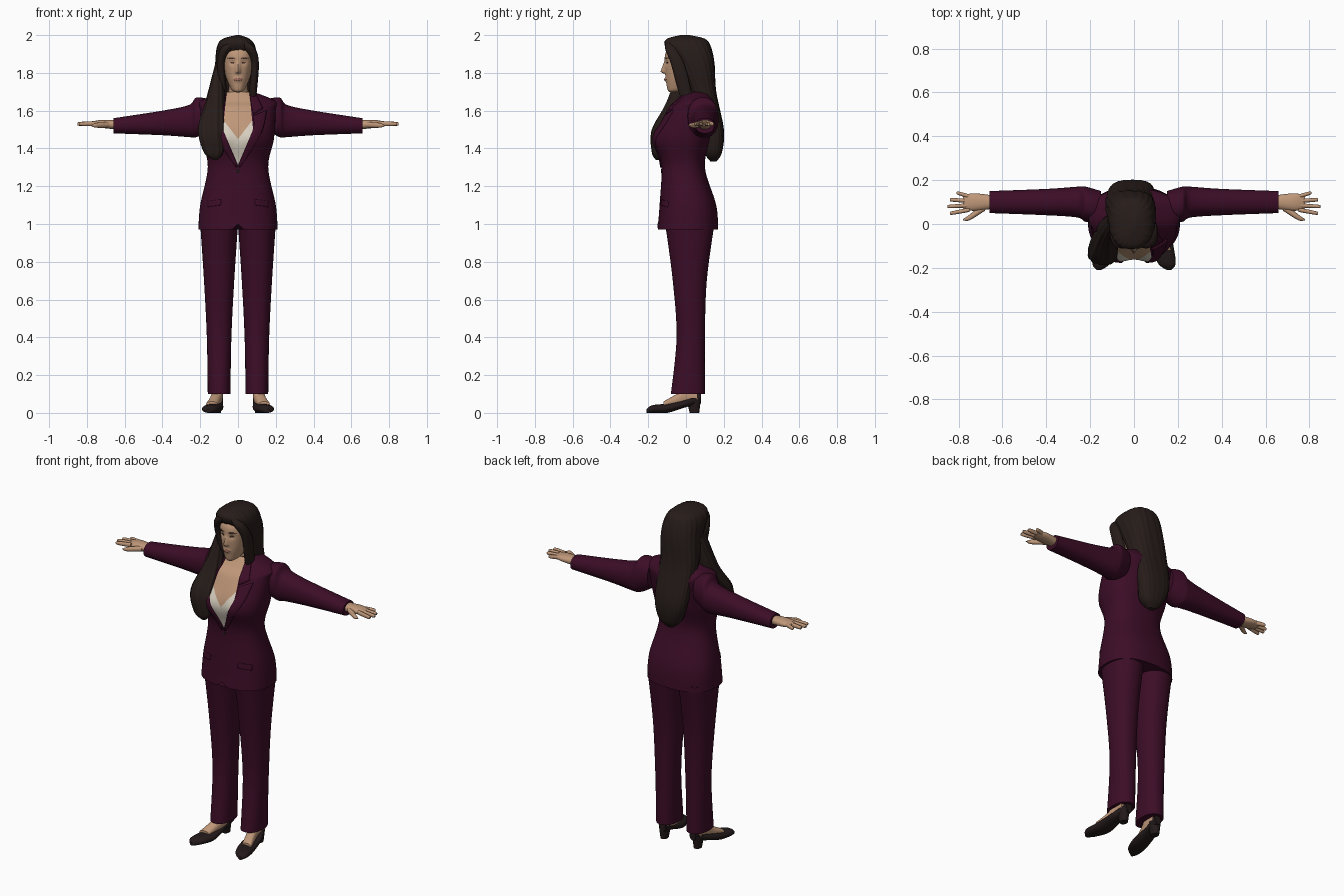
import bpy, bmesh, math
from mathutils import Vector
from mathutils.bvhtree import BVHTree

cube = bpy.data.objects.get("Cube")
if cube:
    bpy.data.objects.remove(cube, do_unlink=True)


def material(name, red, green, blue):
    mat = bpy.data.materials.new(name)
    mat.use_nodes = True
    mat.diffuse_color = (red, green, blue, 1)
    shader = next(node for node in mat.node_tree.nodes if node.type == 'BSDF_PRINCIPLED')
    shader.inputs["Base Color"].default_value = mat.diffuse_color
    return mat


suit = material("burgundy_cloth", .045, .004, .02)
skin = material("skin", .52, .31, .19)
dark_hair = material("dark_brown_hair", .02, .012, .01)
cream = material("cream_blouse", .68, .62, .52)
leather = material("black_leather", .017, .01, .01)
lip_tint = material("lip_tint", .36, .16, .12)
eye_tint = material("eye_tint", .08, .04, .03)


def finish(name, bm, materials, mirror=False, thickness=0):
    bmesh.ops.recalc_face_normals(bm, faces=bm.faces)
    mesh = bpy.data.meshes.new(name)
    bm.to_mesh(mesh)
    bm.free()
    part = bpy.data.objects.new(name, mesh)
    bpy.context.scene.collection.objects.link(part)
    for mat in materials:
        mesh.materials.append(mat)
    bpy.ops.object.select_all(action='DESELECT')
    part.select_set(True)
    bpy.context.view_layer.objects.active = part
    bpy.ops.object.shade_smooth_by_angle(angle=math.radians(40))
    if thickness:
        solid = part.modifiers.new("thickness", 'SOLIDIFY')
        solid.thickness, solid.offset = thickness, 0
    if mirror:
        part.modifiers.new("mirror", 'MIRROR').use_mirror_merge = False
    return part


def spline(points, steps):
    """Smooth series of tuples through the given ones."""
    result = []
    last = len(points) - 1
    for i in range(last):
        before, start, end, after = points[max(i - 1, 0)], points[i], points[i + 1], points[min(i + 2, last)]
        for step in range(steps):
            t = step / steps
            result.append([q + t * ((r - p) + t * (2 * p - 5 * q + 4 * r - s + t * (3 * q - p - 3 * r + s))) / 2
                           for p, q, r, s in zip(before, start, end, after)])
    return result + [points[last]]


def bridge_rows(bm, rows, closed):
    for row, above in zip(rows, rows[1:]):
        for k in range(len(row) - (not closed)):
            following = (k + 1) % len(row)
            bm.faces.new((row[k], row[following], above[following], above[k]))


def loft_mesh(axis, rings, power=2.2, sides=40, steps=8, ridge=0, waves=0, warp=None):
    """Each ring: place on the axis, sideways centre and radius, low and high edge."""
    bm = bmesh.new()
    rows = []
    for place, centre, radius, low, high in spline(rings, steps):
        row = []
        for k in range(sides):
            angle = math.tau * k / sides
            cos, sin = math.cos(angle), math.sin(angle)
            groove = 1 + ridge * math.sin(waves * angle + 14 * place)
            u = centre + groove * max(radius, .001) * math.copysign(abs(cos) ** (2 / power), cos)
            v = (low + high) / 2 + groove * max((high - low) / 2, .001) * math.copysign(abs(sin) ** (2 / power), sin)
            point = {'z': (u, v, place), 'x': (place, u, v), 'y': (u, place, v)}[axis]
            row.append(bm.verts.new(warp(*point) if warp else point))
        rows.append(row)
    bridge_rows(bm, rows, closed=True)
    bm.faces.new(rows[0])
    bm.faces.new(rows[-1])
    return bm


def loft(name, axis, rings, mat, mirror=False, **options):
    return finish(name, loft_mesh(axis, rings, **options), [mat], mirror)


def strip(name, inner, outer, target, mat, thickness, mirror=True, cuts=6):
    """Thin plate between two front outlines, laid on the front of the target."""
    mesh = target.data
    tree = BVHTree.FromPolygons([v.co for v in mesh.vertices], [list(p.vertices) for p in mesh.polygons])
    bm = bmesh.new()
    rows = []
    for near, far in zip(spline(inner, cuts), spline(outer, cuts)):
        row = []
        for k in range(cuts + 1):
            x, z = Vector(near).lerp(Vector(far), k / cuts)
            hit = tree.ray_cast(Vector((x, -1, z)), Vector((0, 1, 0)))[0]
            row.append(bm.verts.new(hit or tree.find_nearest(Vector((x, 0, z)))[0]))
        rows.append(row)
    bridge_rows(bm, rows, closed=False)
    return finish(name, bm, [mat], mirror, thickness)


def lens(name, x, z, width, height, target, mat, mirror=True):
    """Almond-shaped plate."""
    def edge(rise, end):
        return [(x - width, z + end), (x, z + rise), (x + width, z + end)]
    strip(name, edge(-height, 0), edge(height, .001), target, mat, .004, mirror)


def bell(distance, width):
    return math.exp(-(distance / width) ** 2)


def left_of(start, end, x, z):
    return (end[0] - start[0]) * (z - start[1]) > (end[1] - start[1]) * (x - start[0])


# Jacket body with bust and a raised front hem
def jacket_warp(x, y, z):
    if y < 0:
        y -= .02 * bell(abs(x) - .08, .05) * bell(z - 1.46, .06)
        z += .03 * bell(x, .02) * bell(z - .97, .03)
    return x, y, z


bm = loft_mesh('z', [(.97, 0, .21, -.15, .17), (1.1, 0, .2, -.14, .16), (1.3, 0, .16, -.13, .1),
                     (1.45, 0, .19, -.16, .13), (1.6, 0, .2, -.1, .16), (1.65, 0, .2, -.05, .15),
                     (1.7, 0, .08, -.01, .12)], power=2.4, sides=72, warp=jacket_warp)

# Neckline cut into the jacket, with blouse and skin in the opening
v_low, v_wide, v_top = (0, 1.31), (.08, 1.5), (.06, 1.7)
blouse_low, blouse_high = (0, 1.45), (.1, 1.58)
for start, end in ((v_low, v_wide), (v_wide, v_top), (blouse_low, blouse_high)):
    for side in (1, -1):
        bmesh.ops.bisect_plane(bm, geom=bm.verts[:] + bm.edges[:] + bm.faces[:],
                               plane_co=(side * start[0], 0, start[1]),
                               plane_no=(side * (end[1] - start[1]), 0, start[0] - end[0]))
for face in bm.faces:
    x, y, z = face.calc_center_median()
    x = abs(x)
    if y < .02 and left_of(v_low, v_wide, x, z) and left_of(v_wide, v_top, x, z):
        face.material_index = 2 if left_of(blouse_low, blouse_high, x, z) else 1
jacket = finish("jacket", bm, [suit, cream, skin])

# Lapels, collar, pocket flaps and button
strip("lapels", [v_low, v_wide, (.08, 1.57)], [(.01, 1.3), (.12, 1.48), (.15, 1.6)], jacket, suit, .014)
strip("collar_front", [(.08, 1.58), (.06, 1.69)], [(.13, 1.61), (.09, 1.69)], jacket, suit, .014)
loft("collar_back", 'z', [(1.67, 0, .09, .03, .13), (1.71, 0, .07, .03, .11)], suit)
strip("pocket_flaps", [(.09, 1.13), (.16, 1.12)], [(.09, 1.1), (.16, 1.09)], jacket, suit, .008)
lens("jacket_button", 0, 1.28, .01, .01, jacket, leather, mirror=False)

# Sleeves
loft("sleeves", 'x', [(.15, .08, .07, 1.5, 1.66), (.22, .09, .08, 1.46, 1.67), (.26, .1, .07, 1.46, 1.63),
                      (.4, .1, .06, 1.47, 1.6), (.66, .1, .05, 1.48, 1.56)], suit, mirror=True)

# Hands
loft("palms", 'x', [(.64, .1, .03, 1.5, 1.55), (.73, .1, .04, 1.51, 1.55), (.78, .1, .03, 1.52, 1.54)],
     skin, mirror=True)
for i, finger in enumerate(("index", "middle", "ring", "little")):
    root, spread = .065 + .02 * i, .01 * (i - 1.5)
    tip = .85 - .01 * (i - 1) ** 2
    loft(finger + "_fingers", 'x', [(.75, root, .01, 1.52, 1.545), (tip - .01, root + spread, .008, 1.52, 1.54),
                                    (tip, root + spread, .003, 1.53, 1.53)], skin, mirror=True, sides=16)
loft("thumbs", 'x', [(.68, .08, .02, 1.51, 1.54), (.75, .03, .013, 1.51, 1.535), (.78, .02, .003, 1.52, 1.52)],
     skin, mirror=True, sides=16)

# Trousers
loft("trouser_legs", 'z', [(.1, .1, .06, -.08, .1), (.4, .1, .065, -.05, .1), (.7, .1, .08, -.07, .11),
                           (1, .1, .1, -.11, .15)], suit, mirror=True)


# Feet and heeled shoes
def flat_sole(x, y, z):
    return x, y, max(z, 0)


loft("feet", 'y', [(-.12, .14, .03, .03, .06), (-.05, .12, .03, .03, .1), (0, .11, .03, .04, .14),
                   (.06, .11, .03, .05, .14)], skin, mirror=True)
loft("shoes", 'y', [(-.21, .16, .01, 0, .02), (-.18, .15, .04, 0, .04), (-.1, .13, .05, 0, .05),
                    (0, .12, .04, .03, .07), (.08, .1, .02, .05, .11)], leather, mirror=True, warp=flat_sole)
loft("shoe_heels", 'z', [(0, .11, .02, .02, .07), (.08, .11, .03, 0, .08)], leather, mirror=True)

# Neck
loft("neck", 'z', [(1.6, 0, .07, -.04, .1), (1.67, 0, .055, -.01, .09), (1.77, 0, .05, -.03, .08)], skin)


# Head with nose, eye sockets and lips
def face_warp(x, y, z):
    if y < 0:
        down = (1.865 - z) / .06
        slope = max(0, min(down, 5 * (1.2 - down)))
        y -= .025 * slope * bell(x, .012)
        y += .008 * bell(abs(x) - .03, .017) * bell(z - 1.855, .014)
        y -= .007 * bell(x, .02) * bell(z - 1.764, .01)
    return x, y, z


head = loft("head", 'z', [(1.7, 0, .02, -.09, -.04), (1.72, 0, .04, -.1, .02), (1.8, 0, .07, -.11, .09),
                          (1.9, 0, .08, -.11, .1), (1.96, 0, .05, -.07, .09)],
            skin, sides=96, steps=16, warp=face_warp)
lens("eyes", .03, 1.854, .013, .005, head, eye_tint)
lens("eyebrows", .035, 1.878, .02, .004, head, eye_tint)
lens("lips", 0, 1.765, .025, .008, head, lip_tint, mirror=False)

# Hair: long mass behind, locks framing the face, lock over the right shoulder
loft("hair_back", 'z', [(1.33, 0, .02, .13, .16), (1.38, 0, .07, .1, .19), (1.5, -.01, .1, .1, .2),
                        (1.7, -.02, .11, .02, .16), (1.85, -.01, .11, -.05, .15), (1.94, -.01, .1, -.11, .13),
                        (1.98, -.01, .07, -.1, .1), (2, 0, .01, -.03, .02)],
     dark_hair, power=2.6, sides=120, ridge=.012, waves=20)
loft("hair_framing_locks", 'z', [(1.6, .08, .01, 0, .05), (1.7, .08, .02, -.04, .03), (1.85, .09, .02, -.08, -.01),
                                 (1.93, .06, .03, -.11, -.05), (1.97, .02, .02, -.1, -.06)],
     dark_hair, mirror=True, ridge=.03, waves=8)
loft("hair_shoulder_lock", 'z', [(1.34, -.12, .01, -.16, -.14), (1.38, -.13, .05, -.18, -.12),
                                 (1.5, -.14, .07, -.18, -.08), (1.65, -.12, .05, -.1, .02),
                                 (1.85, -.1, .02, -.03, .05)], dark_hair, sides=80, ridge=.04, waves=11)
